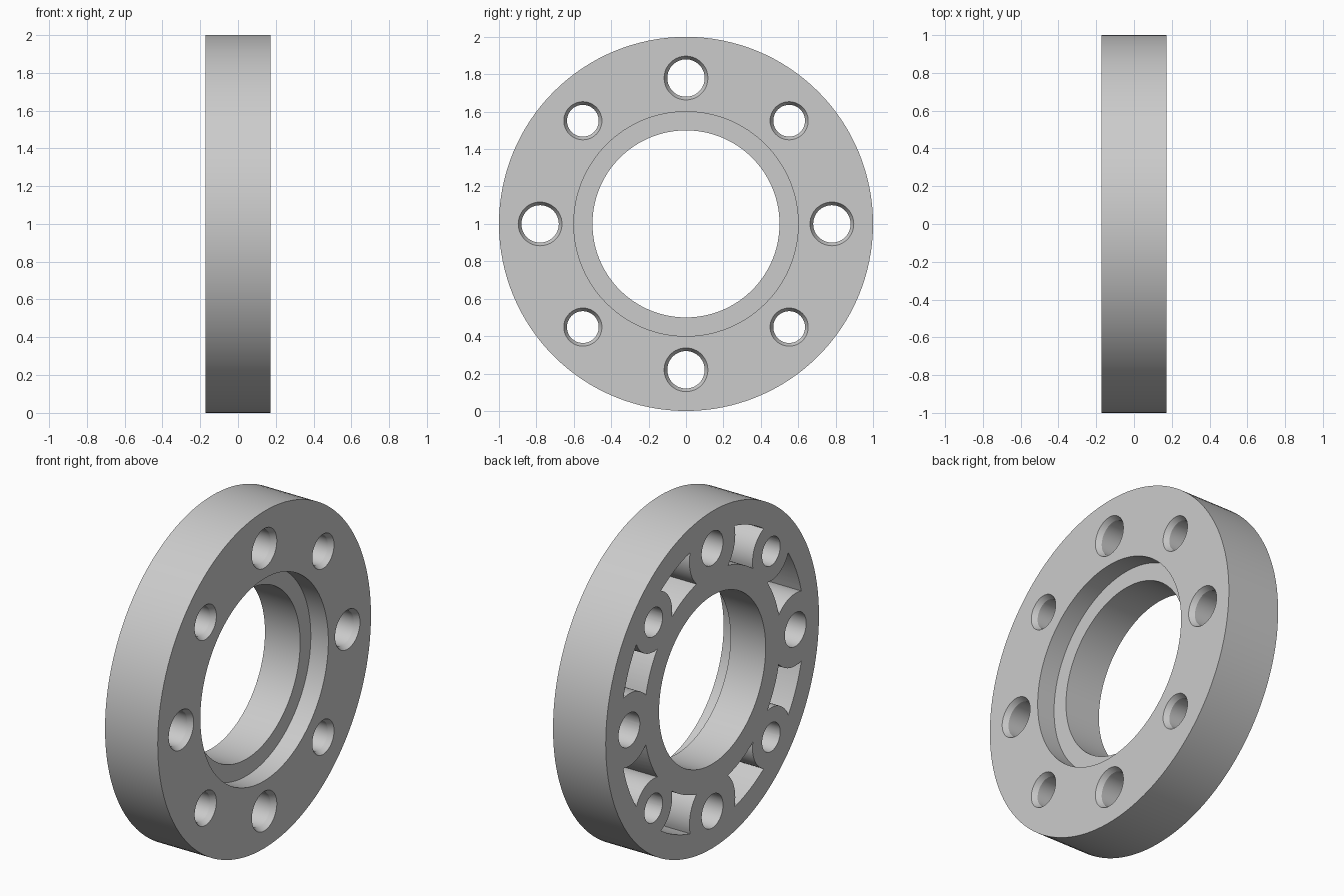
import bpy
import bmesh
import math
from mathutils import Vector

if "Cube" in bpy.data.objects:
    bpy.data.objects.remove(bpy.data.objects["Cube"], do_unlink=True)

HALF = 0.173           # half thickness
BOLT_R = 0.78          # bolt circle radius
POCKET_IN, POCKET_OUT = 0.64, 0.86
POCKET_DEPTH = 0.23
STEP_DEPTH = 0.115
CHAMFER = 0.03


def polar(r, a, y=0.0, z=0.0):
    return y + r * math.cos(a), z + r * math.sin(a)


def lathe(bm, profile, steps, y=0.0, z=0.0):
    """Revolve a closed (x, radius) profile about an axis parallel to x."""
    rings = []
    for i in range(steps):
        a = math.tau * i / steps
        rings.append([bm.verts.new((x, *polar(r, a, y, z))) for x, r in profile])
    n = len(profile)
    for i in range(steps):
        p, q = rings[i], rings[(i + 1) % steps]
        for j in range(n):
            k = (j + 1) % n
            bm.faces.new((p[j], p[k], q[k], q[j]))


def plug(bm, profile, steps, y, z):
    """Stack of circles with closed ends, for round cutters."""
    rings = [[bm.verts.new((x, *polar(r, math.tau * i / steps, y, z)))
              for i in range(steps)] for x, r in profile]
    for p, q in zip(rings, rings[1:]):
        for i in range(steps):
            k = (i + 1) % steps
            bm.faces.new((p[i], p[k], q[k], q[i]))
    bm.faces.new(rings[0])
    bm.faces.new(rings[-1])


def prism(bm, outline, x0, x1):
    """Extrude a y-z outline between two x positions."""
    face = bm.faces.new([bm.verts.new((x0, y, z)) for y, z in outline])
    ext = bmesh.ops.extrude_face_region(bm, geom=[face])
    verts = [g for g in ext["geom"] if isinstance(g, bmesh.types.BMVert)]
    bmesh.ops.translate(bm, verts=verts, vec=Vector((x1 - x0, 0, 0)))


def arc(r, a0, a1, steps, y=0.0, z=0.0):
    return [polar(r, a0 + (a1 - a0) * i / steps, y, z) for i in range(steps + 1)]


def boss_arc(hole_angle, boss, r_from, r_to):
    """Boss edge between two pocket radii, on the side facing the pocket."""
    y, z = polar(BOLT_R, hole_angle)
    ends = []
    for r in (r_from, r_to):
        d = math.acos((r * r + BOLT_R ** 2 - boss ** 2) / (2 * r * BOLT_R))
        py, pz = polar(r, hole_angle + d * boss_arc.side)
        ends.append(math.atan2(pz - z, py - y))
    a0, a1 = ends
    a1 = a0 + (a1 - a0 + math.pi) % math.tau - math.pi
    return arc(boss, a0, a1, 12, y, z)


def pocket_outline(a_first, boss_first, a_next, boss_next):
    boss_arc.side = 1
    start = boss_arc(a_first, boss_first, POCKET_IN, POCKET_OUT)
    boss_arc.side = -1
    end = boss_arc(a_next, boss_next, POCKET_OUT, POCKET_IN)

    def between(r, p, q):
        a0, a1 = math.atan2(p[1], p[0]), math.atan2(q[1], q[0])
        a1 = a0 + (a1 - a0 + math.pi) % math.tau - math.pi
        return arc(r, a0, a1, 8)[1:-1]

    return (start + between(POCKET_OUT, start[-1], end[0])
            + end + between(POCKET_IN, end[-1], start[0]))


def finish(bm, name):
    bmesh.ops.recalc_face_normals(bm, faces=bm.faces[:])
    mesh = bpy.data.meshes.new(name)
    bm.to_mesh(mesh)
    bm.free()
    obj = bpy.data.objects.new(name, mesh)
    bpy.context.scene.collection.objects.link(obj)
    return obj


# Ring body with a stepped bore
bm = bmesh.new()
lathe(bm, [(-HALF, 0.5), (-HALF, 1.0), (HALF, 1.0), (HALF, 0.6),
           (HALF - STEP_DEPTH, 0.6), (HALF - STEP_DEPTH, 0.5)], 128)
flange = finish(bm, "flange_ring")

# Chamfered bolt holes, alternating large and small, and pockets between them
bm = bmesh.new()
sizes = [(0.1, 0.215), (0.085, 0.175)]
over = 0.02
for i in range(8):
    angle = math.tau * i / 8
    hole, boss = sizes[i % 2]
    rim = hole + 0.017
    plug(bm, [(-HALF - over, hole), (HALF - CHAMFER, hole), (HALF, rim),
              (HALF + over, rim)], 48, *polar(BOLT_R, angle))
    outline = pocket_outline(angle, boss, angle + math.tau / 8, sizes[(i + 1) % 2][1])
    prism(bm, outline, -HALF - over, -HALF + POCKET_DEPTH)
cutter = finish(bm, "hole_and_pocket_cutter")
cutter.hide_render = True

cut = flange.modifiers.new("holes_and_pockets", 'BOOLEAN')
cut.operation = 'DIFFERENCE'
cut.solver = 'EXACT'
cut.object = cutter

# Stand on the ground, apply the cut and drop the cutter
bpy.ops.object.select_all(action='DESELECT')
flange.select_set(True)
bpy.context.view_layer.objects.active = flange
bpy.ops.object.modifier_apply(modifier=cut.name)
bpy.data.objects.remove(cutter, do_unlink=True)
flange.location.z = 1.0

# Plain grey metal
grey = bpy.data.materials.new("light_grey")
grey.use_nodes = True
colour = (0.6, 0.6, 0.6, 1.0)
grey.diffuse_color = colour
grey.node_tree.nodes["Principled BSDF"].inputs["Base Color"].default_value = colour
flange.data.materials.clear()
flange.data.materials.append(grey)
bpy.ops.object.shade_smooth_by_angle(angle=math.radians(20))
